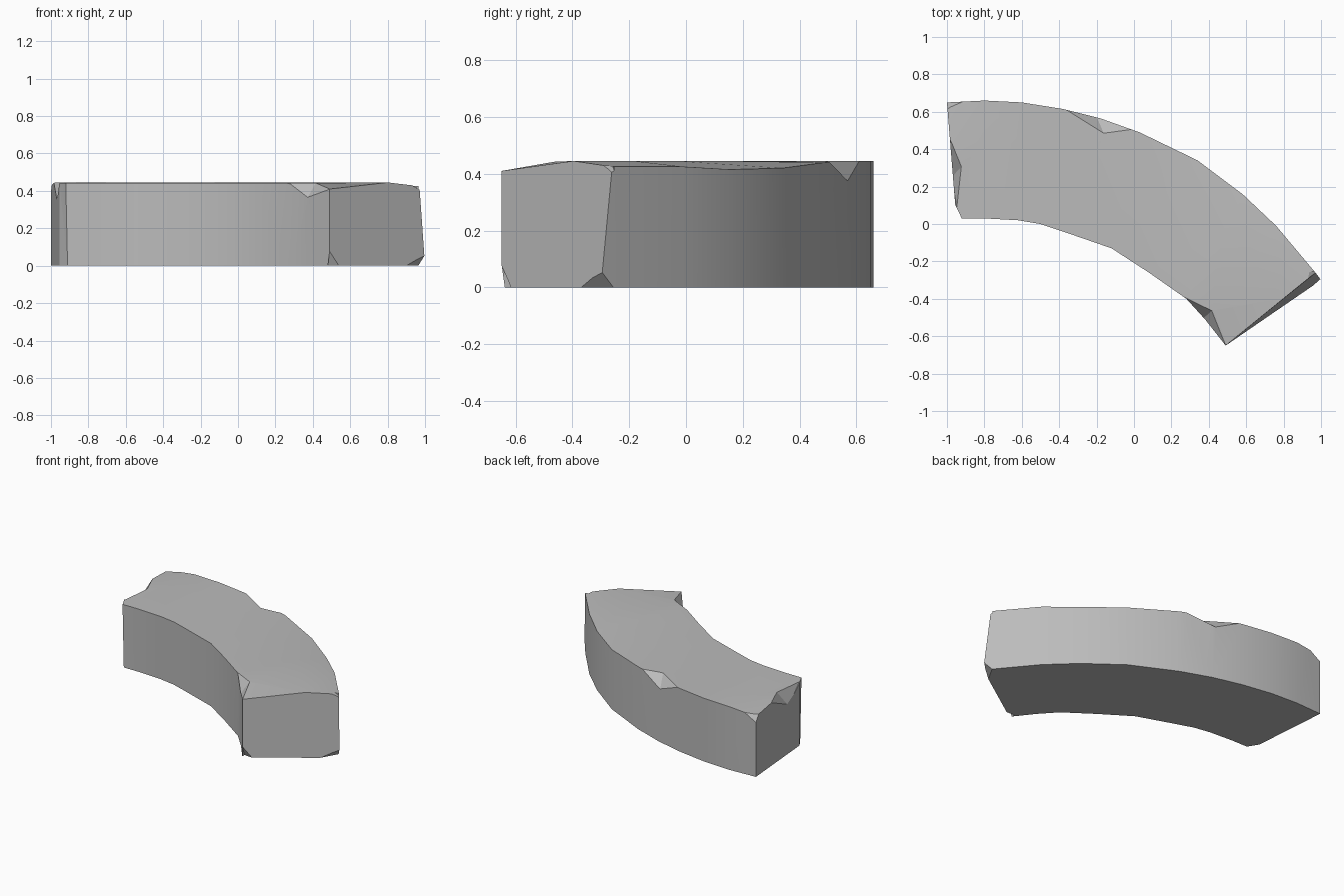
import bpy, bmesh, math
from mathutils import Vector

if "Cube" in bpy.data.objects:
    bpy.data.objects.remove(bpy.data.objects["Cube"], do_unlink=True)

stone = bpy.data.materials.new("stone grey")
stone.use_nodes = True
grey = (0.5, 0.5, 0.5, 1)
stone.diffuse_color = grey
stone.node_tree.nodes["Principled BSDF"].inputs["Base Color"].default_value = grey

TOP = 0.445
# Plan of the curved block: outer edge (x, y, top height) and inner edge (x, y)
outer = [(-1, .65, .425), (-.8, .66, TOP), (-.6, .65, TOP), (-.38, .615, TOP), (-.18, .565, TOP),
         (.03, .49, .44), (.34, .34, .42), (.58, .16, .415), (.76, -.01, .425), (.97, -.26, .425)]
inner = [(-.95, .03), (-.8, .03), (-.62, .02), (-.5, 0), (-.38, -.04),
         (-.12, -.13), (.08, -.26), (.28, -.4), (.38, -.51), (.49, -.65)]


def new_object(name, bm):
    bmesh.ops.recalc_face_normals(bm, faces=bm.faces)
    mesh = bpy.data.meshes.new(name)
    bm.to_mesh(mesh)
    bm.free()
    mesh.materials.append(stone)
    obj = bpy.data.objects.new(name, mesh)
    bpy.context.collection.objects.link(obj)
    return obj


# Sweep a five-sided section along the plan
bm = bmesh.new()
rings = []
for (ox, oy, oz), (ix, iy) in zip(outer, inner):
    o, i = Vector((ox, oy, 0)), Vector((ix, iy, 0))
    mid = o.lerp(i, .35)
    last = ox > .9
    foot = o + Vector((.03, -.04, 0)) if last else o
    section = [foot, o + Vector((0, 0, oz)), mid + Vector((0, 0, TOP)),
               i + Vector((0, 0, .41 if last else TOP - .003)), i]
    rings.append([bm.verts.new(p) for p in section])
for a, b in zip(rings, rings[1:]):
    for k in range(5):
        n = (k + 1) % 5
        bm.faces.new((a[k], a[n], b[n], b[k]))
bm.faces.new(rings[0])
bm.faces.new(rings[-1])
block = new_object("curved_stone_block", bm)


# Knock a chip out: hull of the chip's points and the same points pushed outward
def chip(push, *points):
    bm = bmesh.new()
    for p in points:
        bm.verts.new(p)
        bm.verts.new(Vector(p) + Vector(push))
    hull = bmesh.ops.convex_hull(bm, input=bm.verts)
    bmesh.ops.delete(bm, geom=list({v for v in hull["geom_interior"] if isinstance(v, bmesh.types.BMVert)}),
                     context='VERTS')
    cutter = new_object("chip_cutter", bm)
    cutter.hide_render = True
    mod = block.modifiers.new("chip", 'BOOLEAN')
    mod.operation = 'DIFFERENCE'
    mod.solver = 'EXACT'
    mod.object = cutter
    bpy.context.view_layer.objects.active = block
    bpy.ops.object.modifier_apply(modifier=mod.name)
    bpy.data.objects.remove(cutter, do_unlink=True)


# Back edge, inner edge and left end chips along the top
chip((.06, .2, .2), (-.4, .63, .45), (-.16, .48, .45), (.04, .5, .45), (-.2, .575, .37))
chip((-.2, -.15, .2), (.22, -.36, .45), (.42, -.46, .45), (.492, -.652, .41), (.37, -.505, .36))
chip((-.2, 0, .1), (-.99, .48, .45), (-.92, .31, .45), (-.945, .08, .45), (-.975, .25, .34))
# Top corners
chip((-.1, .1, .1), (-1.0, .6, .447), (-.88, .662, .447), (-1.0, .652, .38))
chip((.1, .02, .1), (.9, -.265, .45), (.98, -.25, .4), (.93, -.31, .43))
# Bottom corners
chip((.0, -.1, -.1), (.49, -.652, .08), (.478, -.61, -.002), (.54, -.615, -.002))
chip((.1, -.05, -.1), (1.002, -.3, .06), (.89, -.382, -.002), (.965, -.25, -.002))
# Worn vertical edge at the left end
chip((-.1, -.1, 0), (-.955, .1, -.01), (-.955, .1, .45), (-.91, .028, -.01), (-.92, .028, .45))

block.select_set(True)
bpy.context.view_layer.objects.active = block
bpy.ops.object.shade_smooth_by_angle(angle=math.radians(25))
